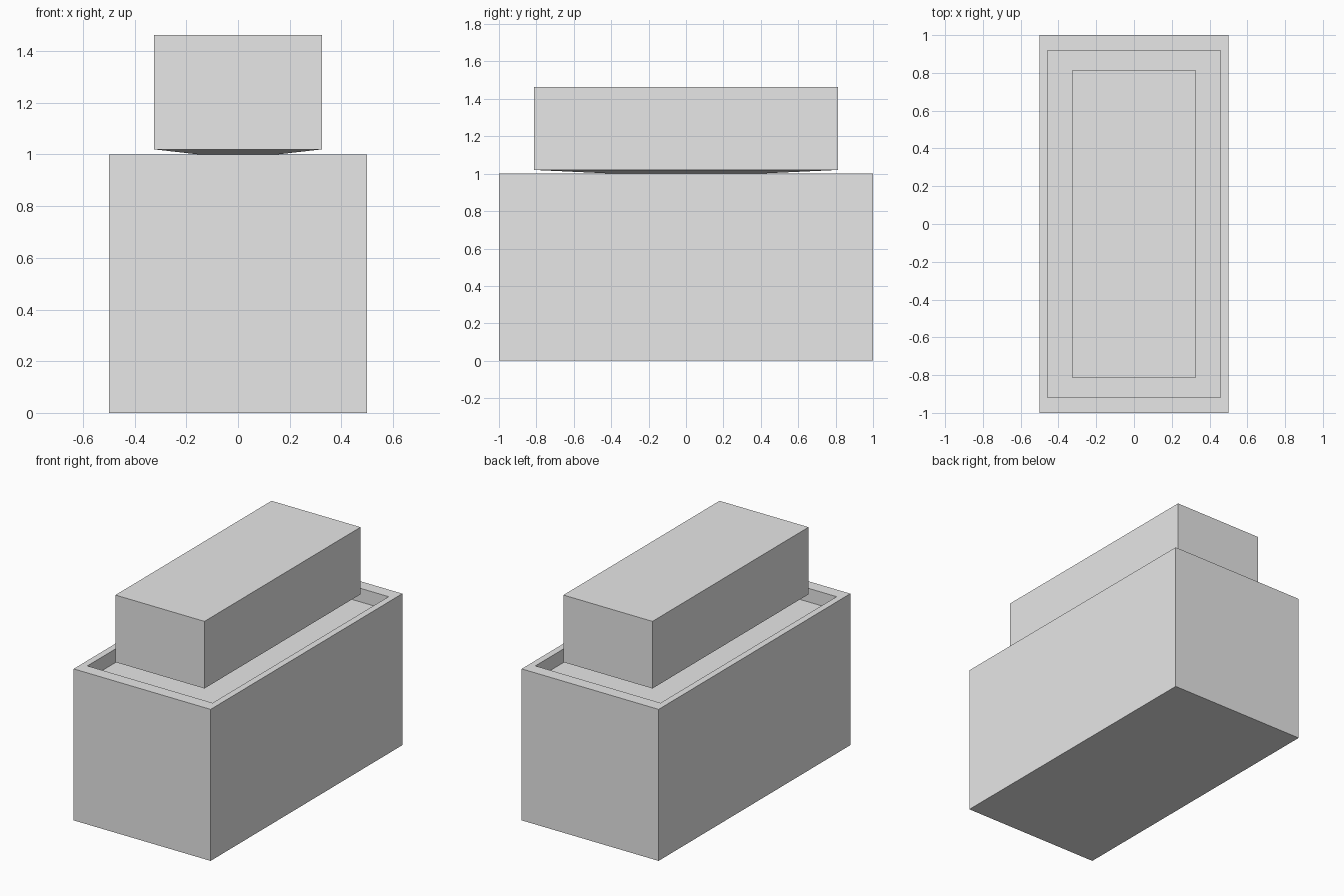
import bpy
import bmesh

cube = bpy.data.objects.get("Cube")
if cube:
    bpy.data.objects.remove(cube, do_unlink=True)

grey = bpy.data.materials.new("plain grey")
grey.use_nodes = True
grey.diffuse_color = (0.8, 0.8, 0.8, 1)
grey.node_tree.nodes["Principled BSDF"].inputs["Base Color"].default_value = (0.8, 0.8, 0.8, 1)


def stacked_box(name, sections):
    """Skin rectangular sections (half x, half y, z) and cap both ends."""
    bm = bmesh.new()
    rings = [[bm.verts.new((sx * hx, sy * hy, z))
              for sx, sy in ((-1, -1), (1, -1), (1, 1), (-1, 1))]
             for hx, hy, z in sections]
    for low, high in zip(rings, rings[1:]):
        for i in range(4):
            j = (i + 1) % 4
            bm.faces.new((low[i], low[j], high[j], high[i]))
    bm.faces.new(rings[0][::-1])
    bm.faces.new(rings[-1])
    bmesh.ops.recalc_face_normals(bm, faces=bm.faces)
    mesh = bpy.data.meshes.new(name)
    bm.to_mesh(mesh)
    bm.free()
    mesh.materials.append(grey)
    obj = bpy.data.objects.new(name, mesh)
    bpy.context.collection.objects.link(obj)
    return obj


# Base block with a shallow tray sunk into its top
stacked_box("base_block", [
    (0.5, 1.0, 0), (0.5, 1.0, 1.0),
    (0.457, 0.918, 1.0), (0.457, 0.918, 0.91)])

# Upper block on a thin neck, with a shallow tapered underside
stacked_box("upper_block", [
    (0.03, 0.08, 0.91), (0.03, 0.08, 0.986),
    (0.325, 0.814, 1.02), (0.325, 0.814, 1.463)])
